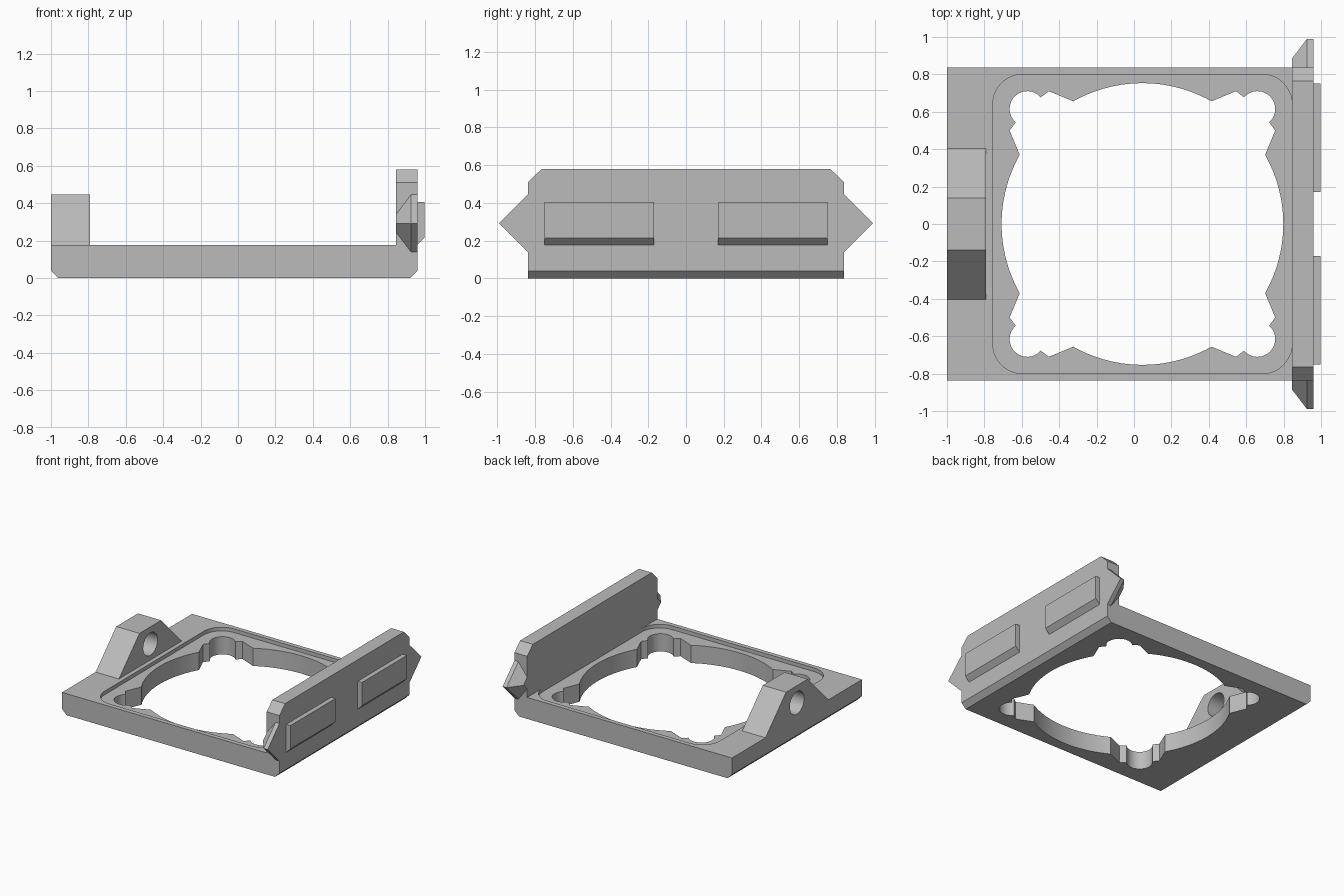
import bpy, bmesh
from math import cos, sin, radians
from mathutils import Vector, Matrix

if "Cube" in bpy.data.objects:
    bpy.data.objects.remove(bpy.data.objects["Cube"])

grey = bpy.data.materials.new("light_grey")
grey.use_nodes = True
grey.diffuse_color = (0.5, 0.5, 0.5, 1)
grey.node_tree.nodes["Principled BSDF"].inputs["Base Color"].default_value = (0.5, 0.5, 0.5, 1)

MID = 0.045      # x centre of the opening
TOP = 0.175      # plate thickness


def loft(name, start, end):
    """Solid between two matching outlines of 3D points."""
    bm = bmesh.new()
    a = [bm.verts.new(p) for p in start]
    b = [bm.verts.new(p) for p in end]
    bm.faces.new(a)
    bm.faces.new(b[::-1])
    n = len(a)
    for i in range(n):
        bm.faces.new((a[i], b[i], b[(i + 1) % n], a[(i + 1) % n]))
    bmesh.ops.recalc_face_normals(bm, faces=bm.faces)
    mesh = bpy.data.meshes.new(name)
    bm.to_mesh(mesh)
    bm.free()
    mesh.materials.append(grey)
    obj = bpy.data.objects.new(name, mesh)
    bpy.context.collection.objects.link(obj)
    return obj


def along_x(name, profile, x0, x1):
    return loft(name, [(x0, y, z) for y, z in profile], [(x1, y, z) for y, z in profile])


def along_y(name, profile, y0, y1):
    return loft(name, [(x, y0, z) for x, z in profile], [(x, y1, z) for x, z in profile])


def along_z(name, outline, z0, z1):
    return loft(name, [(x, y, z0) for x, y in outline], [(x, y, z1) for x, y in outline])


def arc(cx, cy, r, a0, a1, steps):
    angles = [radians(a0 + (a1 - a0) * i / steps) for i in range(steps + 1)]
    return [(cx + r * cos(a), cy + r * sin(a)) for a in angles]


def cut(obj, cutter):
    cutter.hide_render = True
    mod = obj.modifiers.new("cut", "BOOLEAN")
    mod.operation = "DIFFERENCE"
    mod.solver = "EXACT"
    mod.object = cutter
    bpy.context.view_layer.objects.active = obj
    bpy.ops.object.modifier_apply(modifier=mod.name)
    bpy.data.objects.remove(cutter)


def smooth(obj):
    bpy.ops.object.select_all(action="DESELECT")
    obj.select_set(True)
    bpy.context.view_layer.objects.active = obj
    bpy.ops.object.shade_smooth_by_angle(angle=radians(20))


# Base plate with bevelled lower ends
plate = along_y("base_plate", [(-1, 0.04), (-0.96, 0), (0.92, 0), (0.96, 0.04),
                               (0.96, TOP), (-1, TOP)], -0.837, 0.837)

# Shallow rounded recess in the top
recess = []
for k, (sx, sy) in enumerate([(1, 1), (-1, 1), (-1, -1), (1, -1)]):
    recess += arc(MID + sx * 0.64, sy * 0.64, 0.16, 90 * k, 90 * k + 90, 12)
cut(plate, along_z("recess_cutter", recess, TOP - 0.03, TOP + 0.1))

# Round opening with notched lobes at the corners
quarter = arc(0, 0, 0.753, -29.4, 29.4, 24)
quarter += [(0.71, 0.5)]
quarter += arc(0.615, 0.615, 0.095, -49, 139, 24)
quarter += [(0.5, 0.71)]
opening = []
for k in range(4):
    turn = Matrix.Rotation(radians(90 * k), 2)
    for p in quarter:
        q = turn @ Vector(p)
        opening.append((q.x + MID, q.y))
cut(plate, along_z("opening_cutter", opening, -0.1, TOP + 0.1))
smooth(plate)

# Pivot bracket with a through hole
bracket = along_x("pivot_bracket", [(-0.405, TOP), (0.405, TOP), (0.14, 0.445), (-0.14, 0.445)],
                  -1, -0.79)
cut(bracket, along_x("pivot_cutter", arc(0, 0.305, 0.092, 0, 352.5, 47), -1.1, -0.7))
smooth(bracket)

# Upright wall with clipped upper corners
half = [(0.837, 0.1), (0.837, 0.51), (0.765, 0.58)]
along_x("end_wall", half + [(-y, z) for y, z in half[::-1]], 0.845, 0.96)

for side, label in ((1, "back"), (-1, "front")):
    # Pointed tab, bevelled toward the inside
    def tab(x, reach):
        return [(x, side * y, z) for y, z in
                ((0.837, 0.292 - reach), (0.837 + reach, 0.292), (0.837, 0.292 + reach))]
    loft(label + "_tab_bevel", tab(0.845, 0.048), tab(0.925, 0.153))
    loft(label + "_tab", tab(0.925, 0.153), tab(0.96, 0.153))

    # Raised catch on the outer wall face
    along_y(label + "_catch", [(0.96, 0.177), (0.998, 0.215), (0.998, 0.405), (0.96, 0.405)],
            side * 0.17, side * 0.75)
